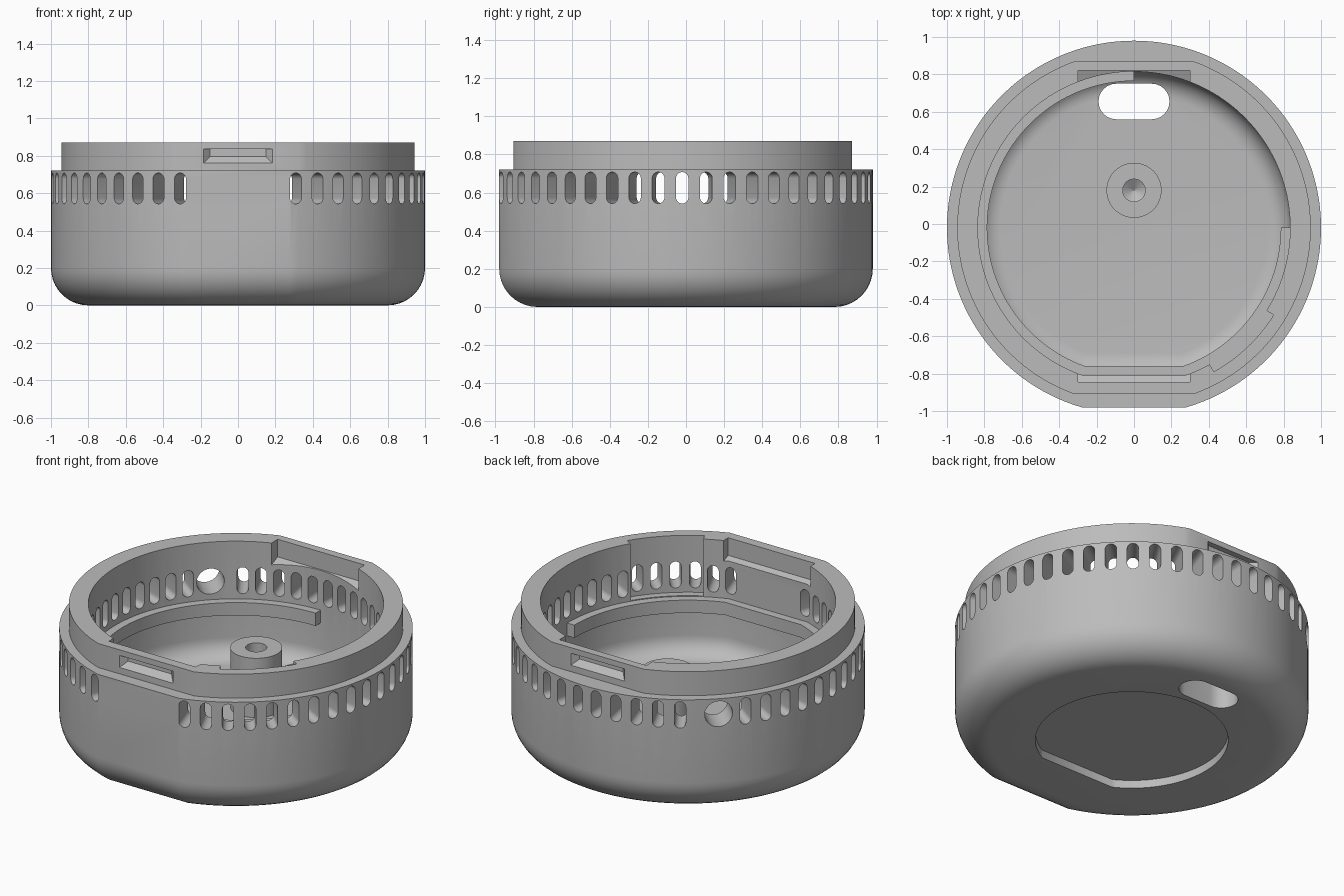
import bpy, bmesh
from math import acos, cos, sin, pi, radians
from mathutils import Matrix, Vector

if "Cube" in bpy.data.objects:
    bpy.data.objects.remove(bpy.data.objects["Cube"])

CENTRE_Y = -0.02
STEPS = 64

grey = bpy.data.materials.new("light_grey")
grey.use_nodes = True
grey.diffuse_color = (0.5, 0.5, 0.5, 1)
grey.node_tree.nodes["Principled BSDF"].inputs["Base Color"].default_value = (0.5, 0.5, 0.5, 1)


def outline(z, r, front=None, back=None, cy=CENTRE_Y):
    """Circle with optional flats at the given front and back distances."""
    a = acos((front or r) / r)
    b = pi - acos((back or r) / r)
    angles = [a + (b - a) * i / STEPS for i in range(STEPS + 1)]
    side = [Vector((r * sin(t), cy - r * cos(t), z)) for t in angles]
    return side + [Vector((-p.x, p.y, p.z)) for p in reversed(side)]


def stadium(half, r, depth, matrix):
    """Two rings of a round-ended prism, long along local x."""
    pts = []
    for side in (1, -1):
        for i in range(13):
            t = -pi / 2 + pi * i / 12
            pts.append((side * (half + r * cos(t)), side * r * sin(t)))
    return [[matrix @ Vector((x, y, z)) for x, y in pts] for z in (-depth, depth)]


def loft(bm, rings, wrap=False):
    """Join matching rings into a closed solid, capped or wrapped round."""
    loops = [[bm.verts.new(p) for p in ring] for ring in rings]
    pairs = list(zip(loops, loops[1:]))
    if wrap:
        pairs.append((loops[-1], loops[0]))
    else:
        bm.faces.new(loops[0][::-1])
        bm.faces.new(loops[-1])
    for lo, hi in pairs:
        n = len(lo)
        for i in range(n):
            j = (i + 1) % n
            bm.faces.new((lo[i], lo[j], hi[j], hi[i]))


def rect(x, y, z0, z1):
    return [Vector(p) for p in ((-x, y, z0), (x, y, z0), (x, y, z1), (-x, y, z1))]


def finish(name, bm):
    bmesh.ops.remove_doubles(bm, verts=bm.verts, dist=1e-5)
    bmesh.ops.recalc_face_normals(bm, faces=bm.faces)
    mesh = bpy.data.meshes.new(name)
    bm.to_mesh(mesh)
    bm.free()
    mesh.materials.append(grey)
    ob = bpy.data.objects.new(name, mesh)
    bpy.context.collection.objects.link(ob)
    return ob


def activate(ob):
    bpy.ops.object.select_all(action='DESELECT')
    ob.select_set(True)
    bpy.context.view_layer.objects.active = ob


def cut(ob, bm):
    cutter = finish("cutter", bm)
    cutter.hide_render = True
    mod = ob.modifiers.new("cut", 'BOOLEAN')
    mod.operation, mod.solver, mod.object = 'DIFFERENCE', 'EXACT', cutter
    activate(ob)
    bpy.ops.object.modifier_apply(modifier=mod.name)
    bpy.data.objects.remove(cutter)


def smooth(ob):
    activate(ob)
    bpy.ops.object.shade_smooth_by_angle(angle=radians(30))


# Housing shell: rounded base, stepped rim, hollow inside
rings = []
for i in range(11):
    t = pi / 2 * i / 10
    d = 0.2 * (1 - sin(t))
    rings.append(outline(0.2 * (1 - cos(t)), 1 - d, 0.96 - d))
rings += [outline(0.72, 1, 0.96), outline(0.72, 0.945, 0.885, 0.89),
          outline(0.87, 0.945, 0.885, 0.89), outline(0.87, 0.835, 0.79)]
for i in range(9):
    t = pi / 2 * i / 8
    d = 0.12 * (1 - cos(t))
    rings.append(outline(0.27 - 0.12 * sin(t), 0.835 - d, 0.79 - d))
bm = bmesh.new()
loft(bm, rings)
housing = finish("housing", bm)

# Vent slots, round side port, floor opening and underside recess
bm = bmesh.new()
for k in range(2, 48):
    if k not in (30, 31):
        turn = Matrix.Rotation(radians((k + 0.5) * 7.2 - 90), 4, 'Z')
        place = Matrix.Translation((0, CENTRE_Y, 0)) @ turn @ Matrix.Translation((0.92, 0, 0.625))
        loft(bm, stadium(0.05, 0.0325, 0.2, place @ Matrix.Rotation(pi / 2, 4, 'Y')))
port = (Matrix.Translation((0, CENTRE_Y, 0.625)) @ Matrix.Rotation(radians(135), 4, 'Z')
        @ Matrix.Translation((0.92, 0, 0)) @ Matrix.Rotation(pi / 2, 4, 'Y'))
loft(bm, stadium(0, 0.08, 0.2, port))
loft(bm, stadium(0.095, 0.095, 0.2, Matrix.Translation((0, 0.655, 0.1))))
loft(bm, [outline(-0.1, 0.545, 0.48), outline(0.05, 0.545, 0.48)])
# Inner clip recesses with sloping floors
for y, inner in ((-0.845, -0.7), (0.82, 0.68)):
    loft(bm, [rect(0.3, y, 0.76, 1), rect(0.3, inner, 0.70, 1)])
cut(housing, bm)

# Outer clip pockets and thinned corner of the inner wall
bm = bmesh.new()
for y, way in ((-0.905, 1), (0.87, -1)):
    loft(bm, [rect(0.195, y - 0.01 * way, 0.75, 0.835), rect(0.15, y + 0.035 * way, 0.795, 0.835)])
arc = []
for i in range(17):
    t = radians(-61 + 29 * i / 16)
    arc.append([Vector((r * cos(t), CENTRE_Y + r * sin(t), z))
                for r, z in ((0.79, 0.515), (0.88, 0.515), (0.88, 1), (0.79, 1))])
loft(bm, arc)
cut(housing, bm)
smooth(housing)

# Inner lip covering three quarters of the wall
bm = bmesh.new()
loft(bm, [outline(z, r, f) for z, r, f in
          ((0.43, 0.85, 0.81), (0.43, 0.785, 0.74), (0.51, 0.785, 0.74), (0.51, 0.85, 0.81))], wrap=True)
lip = finish("inner_lip", bm)
bm = bmesh.new()
bmesh.ops.create_cube(bm, size=2, matrix=Matrix.Translation((1, 1 + CENTRE_Y, 0.5)))
cut(lip, bm)
smooth(lip)

# Central post with a drilled hole
bm = bmesh.new()
loft(bm, [outline(z, r, cy=0.18) for z, r in
          ((0.12, 0.147), (0.52, 0.147), (0.52, 0.06), (0.3, 0.06), (0.26, 0.001))])
smooth(finish("centre_post", bm))
